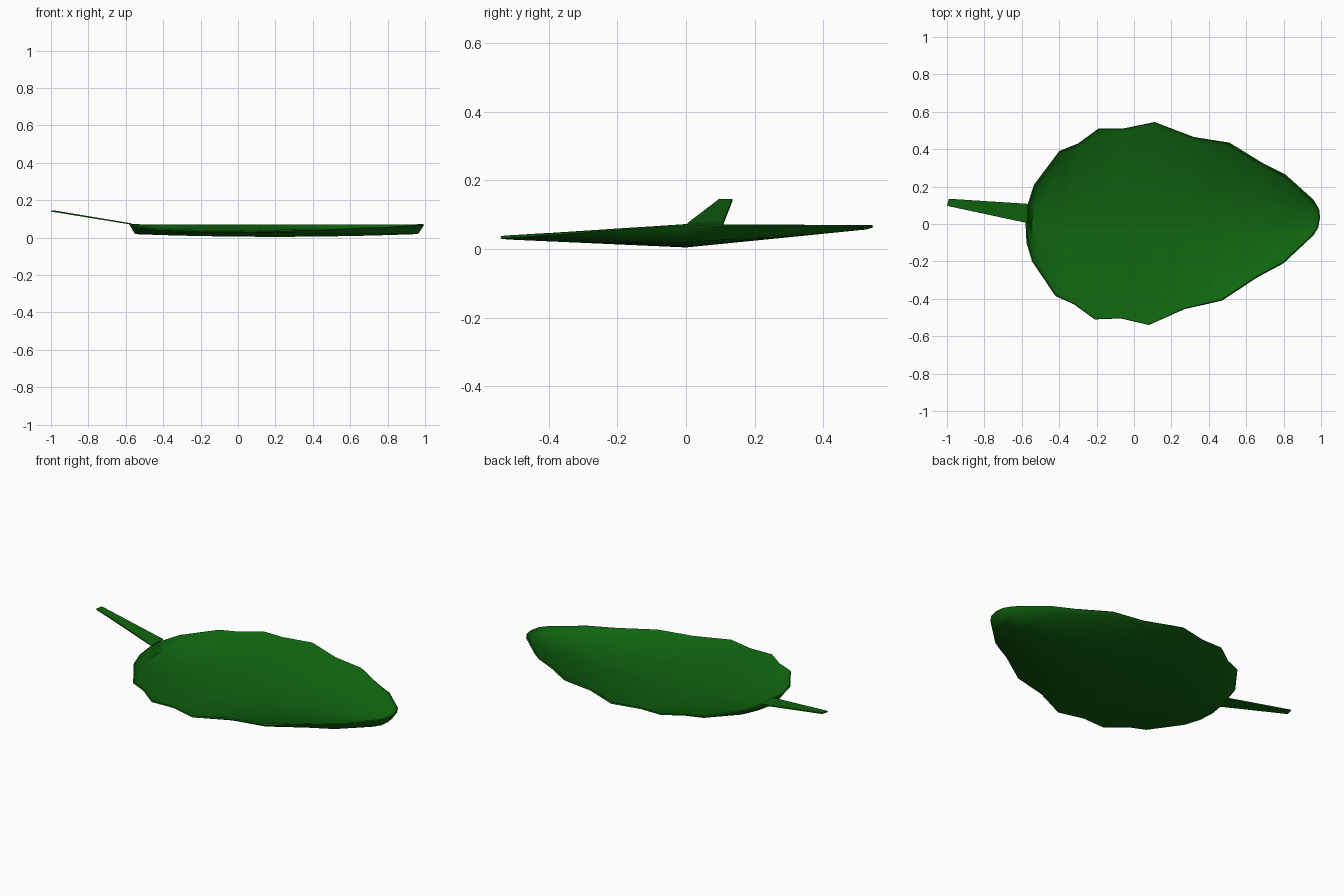
import bpy, math

old = bpy.data.objects.get("Cube")
if old:
    bpy.data.objects.remove(old, do_unlink=True)

green = bpy.data.materials.new("leaf green")
green.use_nodes = True
colour = (0.005, 0.13, 0.005, 1)
green.diffuse_color = colour
green.node_tree.nodes["Principled BSDF"].inputs["Base Color"].default_value = colour


def make_sheet(name, verts, faces, thickness):
    """Thin sheet, thickened upward, smooth with a sharp border."""
    mesh = bpy.data.meshes.new(name)
    mesh.from_pydata(verts, [], faces)
    mesh.materials.append(green)
    obj = bpy.data.objects.new(name, mesh)
    bpy.context.collection.objects.link(obj)
    for o in bpy.context.selected_objects:
        o.select_set(False)
    bpy.context.view_layer.objects.active = obj
    obj.select_set(True)
    mod = obj.modifiers.new("thickness", 'SOLIDIFY')
    mod.thickness = thickness
    mod.offset = 1
    bpy.ops.object.modifier_apply(modifier=mod.name)
    bpy.ops.object.shade_smooth_by_angle(angle=math.radians(70))
    return obj


# Scalloped outline, listed from the stem end to the tip on each side
back = [(-.57, .1), (-.535, .21), (-.4, .39), (-.3, .43), (-.19, .51), (-.06, .51),
        (.11, .545), (.32, .465), (.51, .435), (.69, .325), (.81, .265), (.96, .13), (.99, .08)]
front = [(-.575, -.1), (-.545, -.2), (-.42, -.385), (-.32, -.43), (-.21, -.51), (-.07, -.505),
         (.08, -.54), (.27, -.455), (.47, -.41), (.66, -.285), (.8, -.21), (.96, -.06), (.985, -.02)]
stem_end, tip = (-.58, 0), (.995, .035)


def floor_z(x, y):
    # Shallow fold along the midrib, the back half rising more steeply
    slope = .1 if y > 0 else .045
    return .004 + .015 * ((x - .2) / .77) ** 2 * (1 - abs(y) / .55) + slope * abs(y)


def rim_z(x, y):
    return .068 - (.01 if y > 0 else .07) * abs(y)


def inset(p):
    return (.2 + (p[0] - .2) * .962, p[1] * .962)


# Blade: curled rim around a folded floor
outline = [stem_end] + front + [tip] + back[::-1]
n = len(outline)
inner = [inset(p) for p in outline]
verts = [(x, y, rim_z(x, y)) for x, y in outline]
verts += [(x, y, floor_z(x, y)) for x, y in inner]
faces = [(i, (i + 1) % n, n + (i + 1) % n, n + i) for i in range(n)]

# Midrib points join the matching stations of both sides
count = len(front)
for i in range(count):
    x = (inner[1 + i][0] + inner[n - 1 - i][0]) / 2
    verts.append((x, 0, floor_z(x, 0)))
for i in range(count - 1):
    f, b, m = n + 1 + i, 2 * n - 1 - i, 2 * n + i
    faces += [(f, f + 1, m + 1, m), (m, m + 1, b - 1, b)]
tip_i = n + count + 1
last = 2 * n + count - 1
faces += [(n, n + 1, 2 * n), (n, 2 * n, 2 * n - 1),
          (tip_i - 1, tip_i, last), (last, tip_i, tip_i + 1)]
make_sheet("leaf_blade", verts, faces, .008)

# Stem: flat tapered strip rising away from the blade
make_sheet("leaf_stem",
           [(-.57, .005, .069), (-.57, .108, .069), (-.99, .135, .139), (-1, .097, .139)],
           [(0, 1, 2, 3)], .007)
